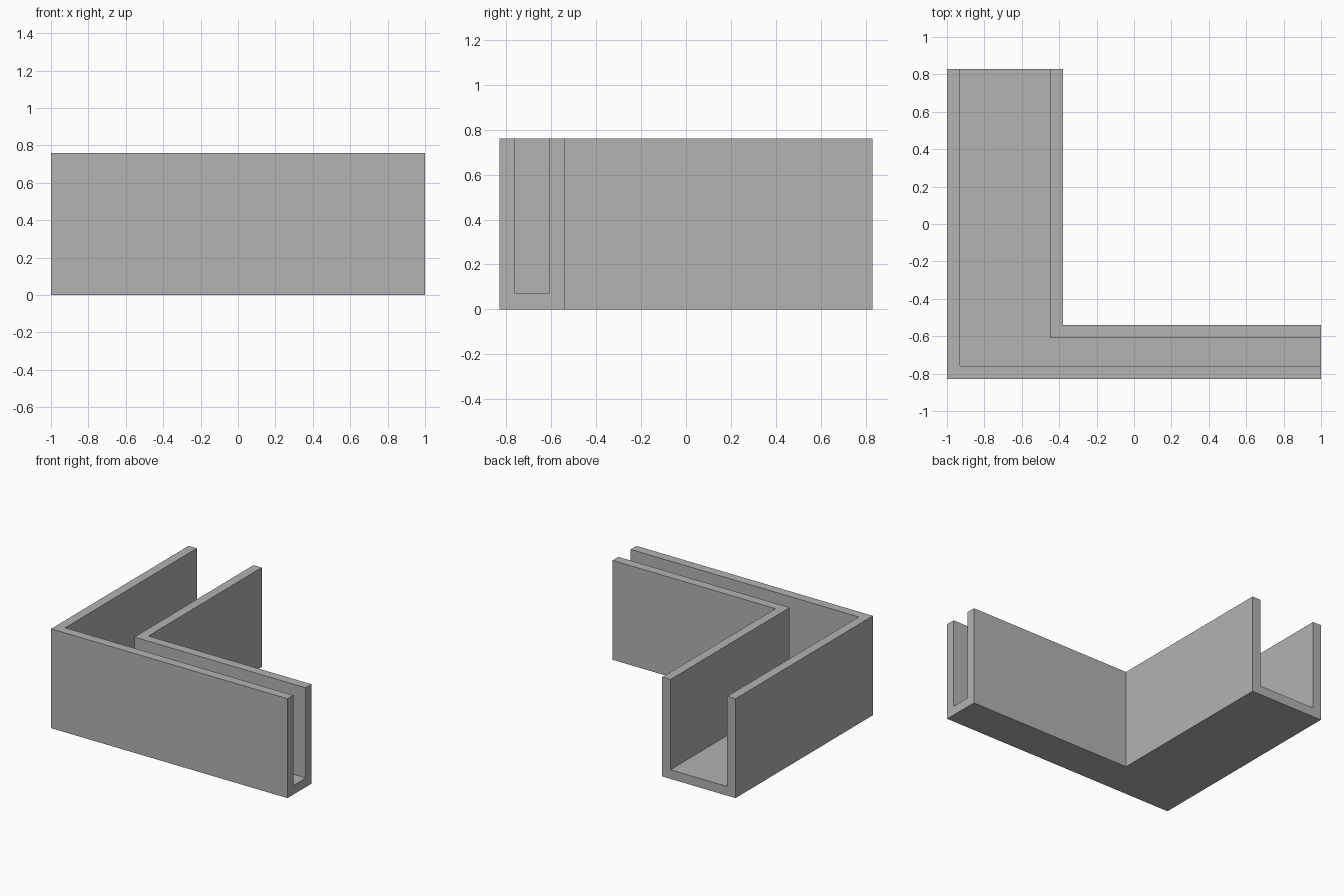
import bpy
import bmesh

default = bpy.data.objects.get("Cube")
if default:
    bpy.data.objects.remove(default, do_unlink=True)

HEIGHT, WALL = 0.76, 0.07
END_X, END_Y = 1.0, 0.83

# Plain grey material
grey = bpy.data.materials.new("plain_grey")
grey.use_nodes = True
colour = (0.45, 0.45, 0.45, 1)
grey.diffuse_color = colour
grey.node_tree.nodes["Principled BSDF"].inputs["Base Color"].default_value = colour

# Corner positions of the four wall lines, from outside to inside of the bend
outer = (-1.0, -0.83)
outer_in = (outer[0] + WALL, outer[1] + WALL)
inner = (-0.38, -0.54)
inner_in = (inner[0] - WALL, inner[1] - WALL)

# U-shaped section: wall line and height
section = [(outer, 0), (outer, HEIGHT), (outer_in, HEIGHT), (outer_in, WALL),
           (inner_in, WALL), (inner_in, HEIGHT), (inner, HEIGHT), (inner, 0)]

# Sweep the section from the back end, round the mitred corner, to the left end
bm = bmesh.new()
back = [bm.verts.new((x, END_Y, z)) for (x, y), z in section]
corner = [bm.verts.new((x, y, z)) for (x, y), z in section]
side = [bm.verts.new((END_X, y, z)) for (x, y), z in section]
for a, b in ((back, corner), (corner, side)):
    for i in range(len(section)):
        j = (i + 1) % len(section)
        bm.faces.new((a[i], a[j], b[j], b[i]))
bm.faces.new(back)
bm.faces.new(side)

# Merge the flat floor and rim faces across the corner mitre
bmesh.ops.recalc_face_normals(bm, faces=bm.faces)
flat = [e for e in bm.edges if len(e.link_faces) == 2 and e.calc_face_angle() < 0.01]
bmesh.ops.dissolve_edges(bm, edges=flat, use_verts=False)

mesh = bpy.data.meshes.new("corner_channel")
bm.to_mesh(mesh)
bm.free()
mesh.materials.append(grey)
channel = bpy.data.objects.new("corner_channel", mesh)
bpy.context.collection.objects.link(channel)
